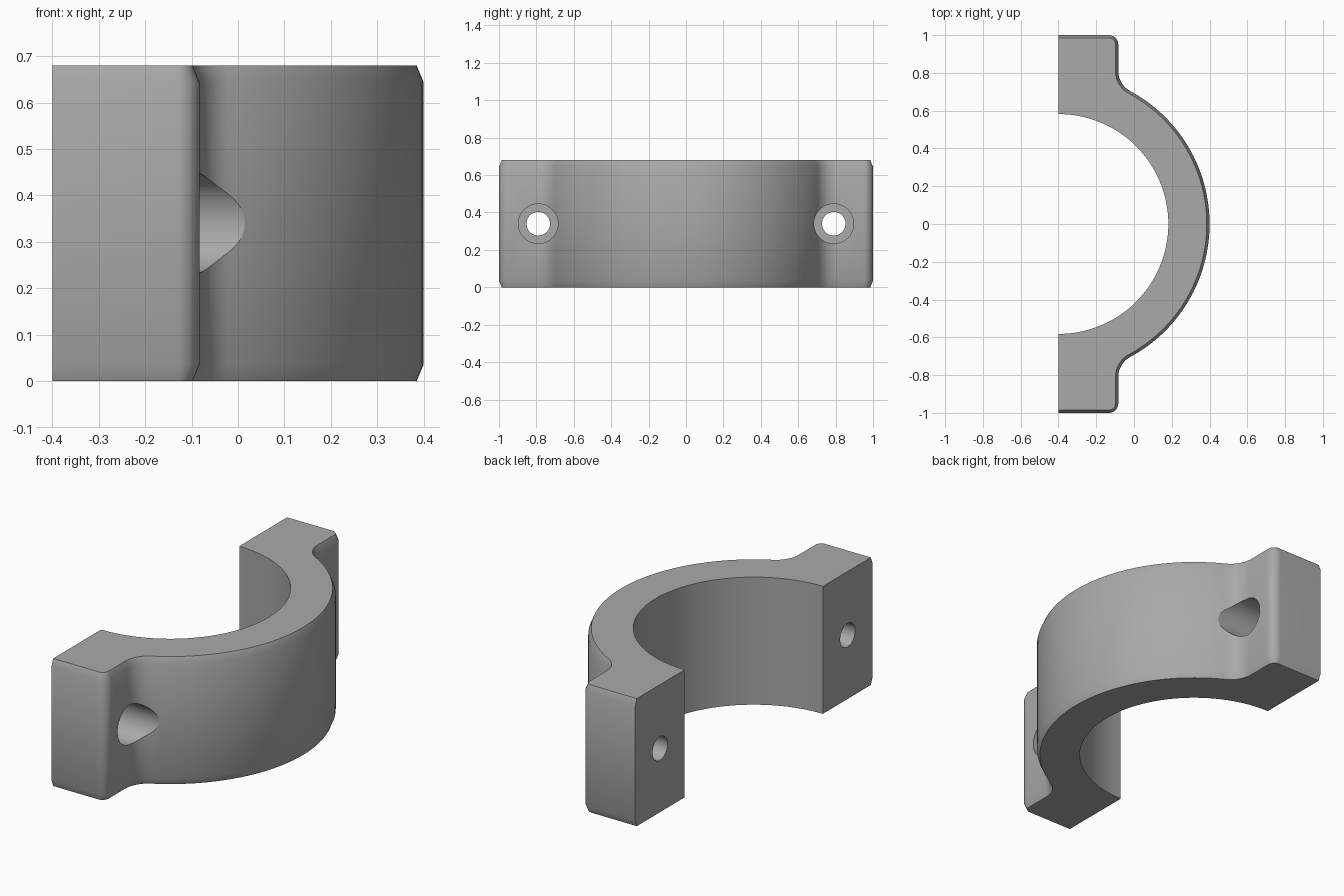
import bpy, bmesh
from math import sin, cos, pi, radians, atan2, sqrt

cube = bpy.data.objects.get("Cube")
if cube:
    bpy.data.objects.remove(cube, do_unlink=True)

HEIGHT = 0.68
BACK = -0.4            # flat mating face, also the centre of the bore
EAR = -0.083           # outer face of the bolt ears
BORE, OUTER = 0.582, 0.8
FILLET, CORNER = 0.12, 0.05
INSET, DROP = 0.015, 0.036

steel = bpy.data.materials.new("plain grey")
steel.use_nodes = True
GREY = (0.4, 0.4, 0.4, 1)
steel.diffuse_color = GREY
steel.node_tree.nodes["Principled BSDF"].inputs["Base Color"].default_value = GREY


def arc(cx, cy, r, a0, a1, n):
    return [(cx + r * cos(a0 + (a1 - a0) * i / n),
             cy + r * sin(a0 + (a1 - a0) * i / n)) for i in range(n + 1)]


def outline(off):
    """Closed clamp outline with its outer side pulled in by off."""
    fx = EAR + FILLET
    fy = sqrt((OUTER + FILLET) ** 2 - (fx - BACK) ** 2)
    a = atan2(fy, fx - BACK)
    half = arc(BACK, 0, OUTER - off, 0, a, 32)
    half += arc(fx, fy, FILLET + off, a - pi, -pi, 10)
    half += arc(EAR - CORNER, 1 - CORNER, CORNER - off, 0, pi / 2, 8)
    half.append((BACK, 1 - off))
    outer = [(x, -y) for x, y in reversed(half[1:])] + half
    return outer + arc(BACK, 0, BORE, pi / 2, -pi / 2, 64)


# clamp body: stacked outlines with chamfered outer rims
bm = bmesh.new()
levels = [(0, INSET), (DROP, 0), (HEIGHT - DROP, 0), (HEIGHT, INSET)]
rings = [[bm.verts.new((x, y, z)) for x, y in outline(off)] for z, off in levels]
for low, high in zip(rings, rings[1:]):
    for i in range(len(low)):
        j = (i + 1) % len(low)
        bm.faces.new((low[i], low[j], high[j], high[i]))
bm.faces.new(rings[0][::-1])
bm.faces.new(rings[-1])
bmesh.ops.recalc_face_normals(bm, faces=bm.faces)
mesh = bpy.data.meshes.new("clamp_half")
bm.to_mesh(mesh)
bm.free()
clamp = bpy.data.objects.new("clamp_half", mesh)
bpy.context.collection.objects.link(clamp)
mesh.materials.append(steel)


def drill(name, y, radius, x0, x1):
    """Cut a round hole along x from x0 to x1."""
    bpy.ops.mesh.primitive_cylinder_add(
        vertices=48, radius=radius, depth=x1 - x0,
        location=((x0 + x1) / 2, y, HEIGHT / 2), rotation=(0, pi / 2, 0))
    cutter = bpy.context.object
    cutter.name = name
    cutter.hide_render = True
    cutter.data.materials.append(steel)
    bpy.ops.object.select_all(action="DESELECT")
    bpy.context.view_layer.objects.active = clamp
    clamp.select_set(True)
    mod = clamp.modifiers.new(name, "BOOLEAN")
    mod.object = cutter
    mod.solver = "EXACT"
    bpy.ops.object.modifier_apply(modifier=name)
    bpy.data.objects.remove(cutter, do_unlink=True)


# bolt holes with counterbores for the screw heads
for y in (-0.79, 0.79):
    drill("bolt_hole", y, 0.063, BACK - 0.1, 0.3)
    drill("counterbore", y, 0.106, -0.24, 0.3)

bpy.ops.object.shade_smooth_by_angle(angle=radians(30))
